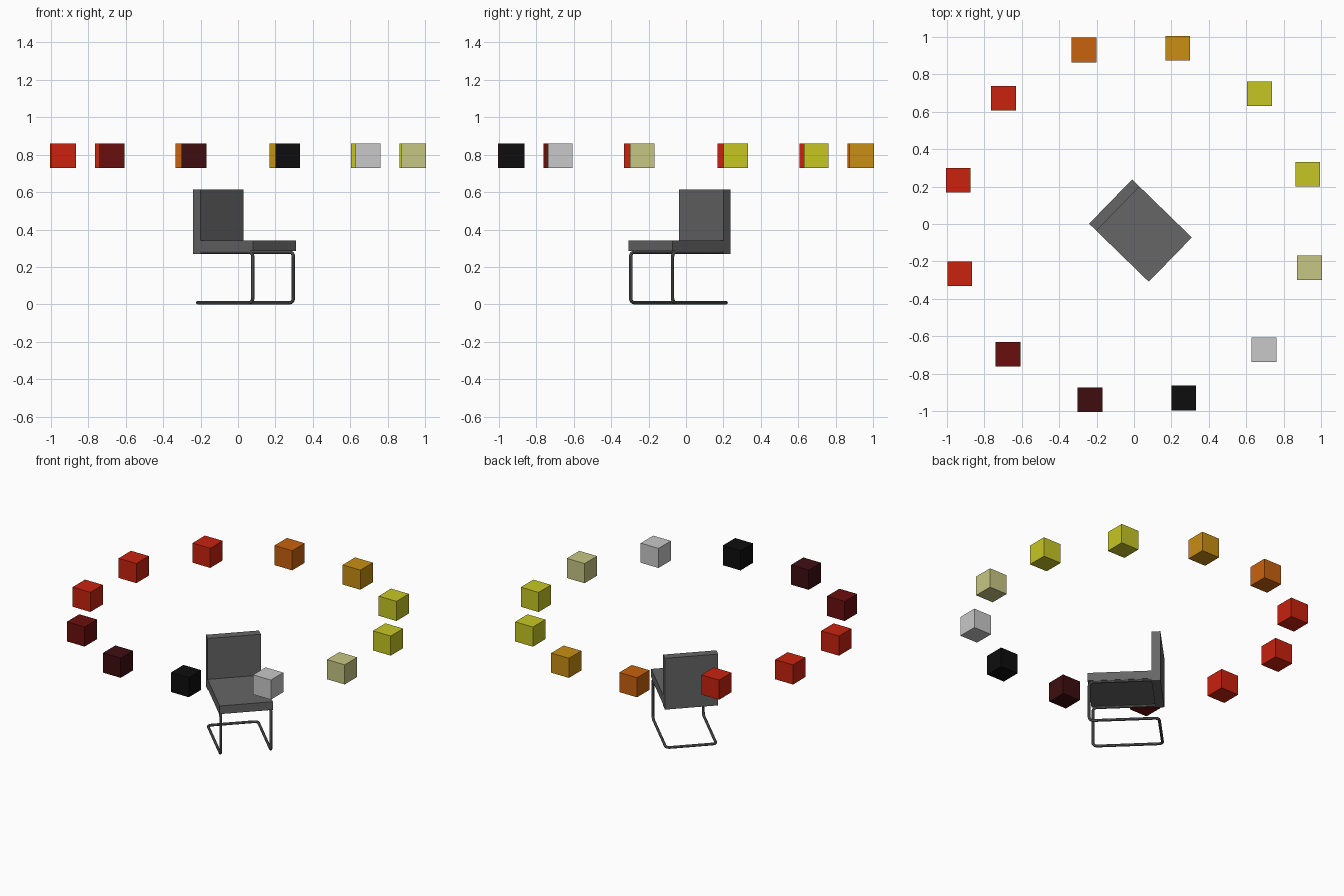
import bpy, bmesh, math
from mathutils import Vector, Matrix

cube = bpy.data.objects.get("Cube")
if cube:
    bpy.data.objects.remove(cube)


def srgb(c):
    c /= 255
    return c / 12.92 if c <= 0.04045 else ((c + 0.055) / 1.055) ** 2.4


def material(name, *rgb):
    m = bpy.data.materials.new(name)
    m.use_nodes = True
    col = [srgb(c) for c in rgb] + [1]
    m.diffuse_color = col
    m.node_tree.nodes["Principled BSDF"].inputs["Base Color"].default_value = col
    return m


charcoal = material("charcoal", 102, 102, 102)
red = material("red", 200, 34, 15)
dark_red = material("dark_red", 107, 14, 14)
maroon = material("maroon", 62, 13, 16)
black = material("black", 13, 13, 13)
silver = material("silver", 200, 200, 200)
pale_yellow = material("pale_yellow", 198, 198, 132)
yellow = material("yellow", 198, 198, 36)
amber = material("amber", 200, 142, 18)
orange = material("orange", 200, 98, 14)


def add_object(name, bm, mat, matrix=Matrix()):
    mesh = bpy.data.meshes.new(name)
    bm.to_mesh(mesh)
    bm.free()
    mesh.materials.append(mat)
    ob = bpy.data.objects.new(name, mesh)
    ob.matrix_world = matrix
    bpy.context.collection.objects.link(ob)
    return ob


def box(name, low, high, mat, matrix=Matrix()):
    low, high = Vector(low), Vector(high)
    bm = bmesh.new()
    bmesh.ops.create_cube(bm, size=1)
    bmesh.ops.scale(bm, vec=high - low, verts=bm.verts)
    bmesh.ops.translate(bm, vec=(low + high) / 2, verts=bm.verts)
    return add_object(name, bm, mat, matrix)


# Ring of floating colour cubes
ring = [yellow, yellow, amber, orange, red, red, red, dark_red, maroon, black, silver, pale_yellow]
h = 0.066
for i, mat in enumerate(ring):
    a = math.radians(16 + 30 * i)
    c = Vector((0.968 * math.cos(a) - 0.001, 0.968 * math.sin(a), 0.795))
    box(f"ring_cube_{i + 1}", c - Vector((h, h, h)), c + Vector((h, h, h)), mat)

# Chair frame: local x points to the chair's front, origin at the middle of its back
chair = Matrix.Translation((-0.125, 0.12, 0)) @ Matrix.Rotation(math.radians(-44.2), 4, "Z")
W, D, R = 0.165, 0.445, 0.009

box("seat", (0.055, -W, 0.285), (D, W, 0.34), charcoal, chair)
box("backrest", (0, -W, 0.27), (0.055, W, 0.615), charcoal, chair)


def rounded(points, radius, steps=5):
    """Path through the points with its inner corners rounded."""
    path = [points[0]]
    for p, q, r in zip(points, points[1:], points[2:]):
        a = q + (p - q).normalized() * radius
        b = q + (r - q).normalized() * radius
        centre = a + b - q
        for k in range(steps + 1):
            t = math.pi / 2 * k / steps
            path.append(centre + (a - centre) * math.cos(t) + (b - centre) * math.sin(t))
    return path + [points[-1]]


# Bent tube: under-seat rails, front legs, floor runners and rear floor bar
y, front, top = W - R, D - R, 0.279
half = [Vector(p) for p in ((0.055, y, top), (front, y, top), (front, y, R), (R, y, R))]
corners = half + [Vector((p.x, -p.y, p.z)) for p in reversed(half)]
curve = bpy.data.curves.new("tube_path", "CURVE")
curve.dimensions = "3D"
curve.bevel_depth = R
curve.bevel_resolution = 2
curve.use_fill_caps = True
path = rounded(corners, 0.025)
spline = curve.splines.new("POLY")
spline.points.add(len(path) - 1)
for pt, co in zip(spline.points, path):
    pt.co = (*co, 1)
curve.materials.append(charcoal)
tube = bpy.data.objects.new("tube_frame", curve)
tube.matrix_world = chair
bpy.context.collection.objects.link(tube)
bpy.ops.object.select_all(action="DESELECT")
tube.select_set(True)
bpy.context.view_layer.objects.active = tube
bpy.ops.object.convert(target="MESH")
bpy.ops.object.shade_smooth_by_angle(angle=math.radians(40))
